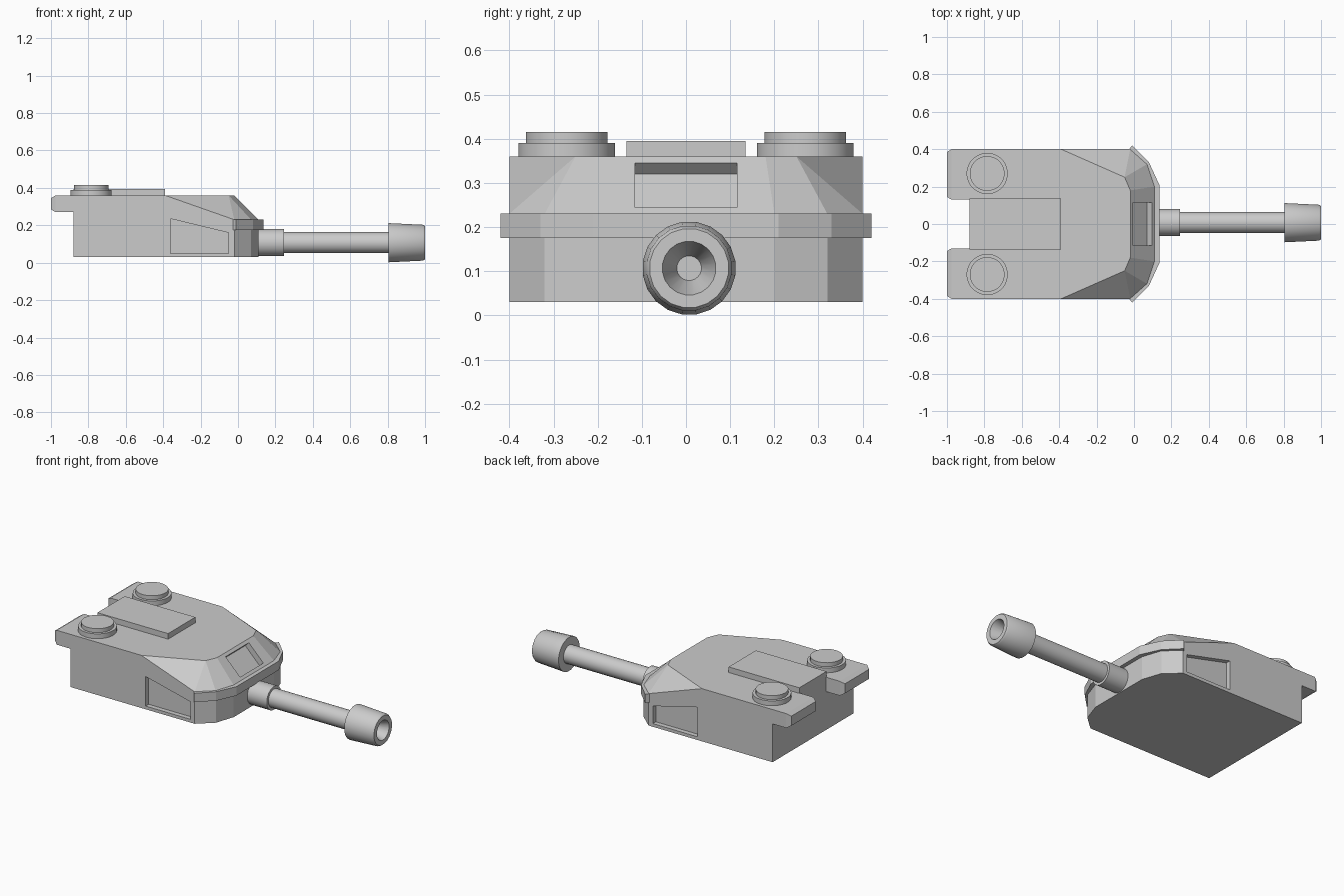
import bpy, bmesh
from math import pi, cos, sin

if "Cube" in bpy.data.objects:
    bpy.data.objects.remove(bpy.data.objects["Cube"])


def make(name, verts, faces):
    me = bpy.data.meshes.new(name)
    bm = bmesh.new()
    vs = [bm.verts.new(v) for v in verts]
    for f in faces:
        bm.faces.new([vs[i] for i in f])
    bmesh.ops.remove_doubles(bm, verts=bm.verts, dist=1e-4)
    bmesh.ops.recalc_face_normals(bm, faces=bm.faces)
    bm.to_mesh(me)
    bm.free()
    ob = bpy.data.objects.new(name, me)
    bpy.context.collection.objects.link(ob)
    return ob


def prism(name, bottom, top):
    """Solid between two matching 3D outlines."""
    n = len(bottom)
    sides = [(i, (i + 1) % n, n + (i + 1) % n, n + i) for i in range(n)]
    return make(name, bottom + top, [tuple(range(n)), tuple(range(n, 2 * n))] + sides)


def slab(name, outline, z0, z1):
    return prism(name, [(x, y, z0) for x, y in outline], [(x, y, z1) for x, y in outline])


def box(name, lo, hi):
    return slab(name, [(lo[0], lo[1]), (hi[0], lo[1]), (hi[0], hi[1]), (lo[0], hi[1])], lo[2], hi[2])


def lathe(name, profile, loc, n, along_x=False):
    """Closed solid of (height, radius) rings turned about z or x, capped at both ends."""
    verts, faces = [], []
    for h, r in profile:
        for k in range(n):
            a = 2 * pi * (k + 0.5) / n
            p = (h, r * cos(a), r * sin(a)) if along_x else (r * cos(a), r * sin(a), h)
            verts.append(tuple(p[i] + loc[i] for i in range(3)))
    for j in range(len(profile) - 1):
        for k in range(n):
            m = (k + 1) % n
            faces.append((j * n + k, j * n + m, (j + 1) * n + m, (j + 1) * n + k))
    last = (len(profile) - 1) * n
    faces += [tuple(range(n)), tuple(range(last, last + n))]
    ob = make(name, verts, faces)
    bpy.context.view_layer.objects.active = ob
    ob.select_set(True)
    bpy.ops.object.shade_smooth_by_angle(angle=0.6)
    ob.select_set(False)
    return ob


def cut(target, cutter):
    mod = target.modifiers.new("cut", 'BOOLEAN')
    mod.operation, mod.solver, mod.object = 'DIFFERENCE', 'EXACT', cutter
    cutter.hide_render = True
    bpy.context.view_layer.objects.active = target
    bpy.ops.object.modifier_apply(modifier=mod.name)
    bpy.data.objects.remove(cutter)


def both(half):
    """Complete an outline given for the +y half."""
    return half + [(x, -y) for x, y in reversed(half)]


# Turret shell: nose outline low, roof outline high, facets between
Z0, ZM, ZT = 0.03, 0.23, 0.36
nose = [(-0.02, 0.4), (0.07, 0.32), (0.11, 0.2)]
roof = [(-0.88, 0.4), (-0.39, 0.4), (-0.05, 0.25), (-0.02, 0.18)]
polys = [[(x, y, Z0) for x, y in both([roof[0]] + nose)],
         [(x, y, ZT) for x, y in both(roof)]]
for s in (1, -1):
    b = [(x, s * y, Z0) for x, y in nose]
    m = [(x, s * y, ZM) for x, y in nose]
    t = [(x, s * y, ZT) for x, y in roof]
    polys += [[(-0.88, s * 0.4, Z0), b[0], m[0], t[1], t[0]],
              [b[0], b[1], m[1], m[0]], [b[1], b[2], m[2], m[1]],
              [t[1], m[0], t[2]], [m[0], m[1], t[2]], [m[1], m[2], t[3], t[2]]]
polys += [[(0.11, 0.2, z0), (0.11, -0.2, z0), (x1, -y1, z1), (x1, y1, z1)]
          for z0, x1, y1, z1 in ((Z0, 0.11, 0.2, ZM), (ZM, -0.02, 0.18, ZT))]
polys.append([(-0.88, y, z) for y, z in ((0.4, Z0), (0.4, ZT), (-0.4, ZT), (-0.4, Z0))])
verts, faces = [], []
for p in polys:
    faces.append(tuple(range(len(verts), len(verts) + len(p))))
    verts += p
body = make("turret_body", verts, faces)

# Recessed side panels
panel = [(-0.36, 0.05), (-0.05, 0.05), (-0.05, 0.16), (-0.36, 0.235)]
for s in (1, -1):
    cut(body, prism("panel_cutter", [(x, s * 0.37, z) for x, z in panel],
                    [(x, s * 0.5, z) for x, z in panel]))

# Recessed window in the sloped nose
window = box("window_cutter", (-0.071, -0.115, -0.035), (0.071, 0.115, 0.06))
window.rotation_euler = (0, pi / 4, 0)
window.location = (0.045, 0, 0.295)
bpy.context.view_layer.update()
cut(body, window)

# Raised rim around the nose
outer = both([(-0.01, 0.42), (0.08, 0.33), (0.135, 0.21)])
inner = both([(-0.03, 0.395), (0.06, 0.31), (0.1, 0.195)])
slab("nose_rim", outer + inner[::-1], 0.175, 0.231)

# Rear overhangs and hatches, one per side
for s, side in ((1, "left"), (-1, "right")):
    def ring(x, e):
        return [(x, s * (0.13 + e), 0.27 + e), (x, s * (0.4 - e), 0.27 + e),
                (x, s * (0.4 - e), 0.36 - e), (x, s * (0.13 + e), 0.36 - e)]
    prism(side + "_rear_overhang", ring(-0.975, 0), ring(-0.88, 0))
    prism(side + "_overhang_tip", ring(-1.0, 0.015), ring(-0.975, 0))
    lathe(side + "_hatch", [(0.355, 0.11), (0.39, 0.11), (0.39, 0.093), (0.415, 0.093)],
          (-0.785, s * 0.27, 0), 32)

# Roof plate
box("roof_plate", (-0.88, -0.135, 0.355), (-0.39, 0.135, 0.395))

# Gun: collar, barrel and hollow tapered muzzle
axis = (0, 0.007, 0.107)
lathe("gun_collar", [(0.05, 0.073), (0.245, 0.073)], axis, 20, True)
lathe("gun_barrel", [(0.1, 0.057), (0.82, 0.057)], axis, 20, True)
lathe("gun_muzzle", [(0.805, 0.057), (0.805, 0.106), (0.99, 0.097), (1.0, 0.09),
                     (1.0, 0.061), (0.9, 0.028)], axis, 20, True)
